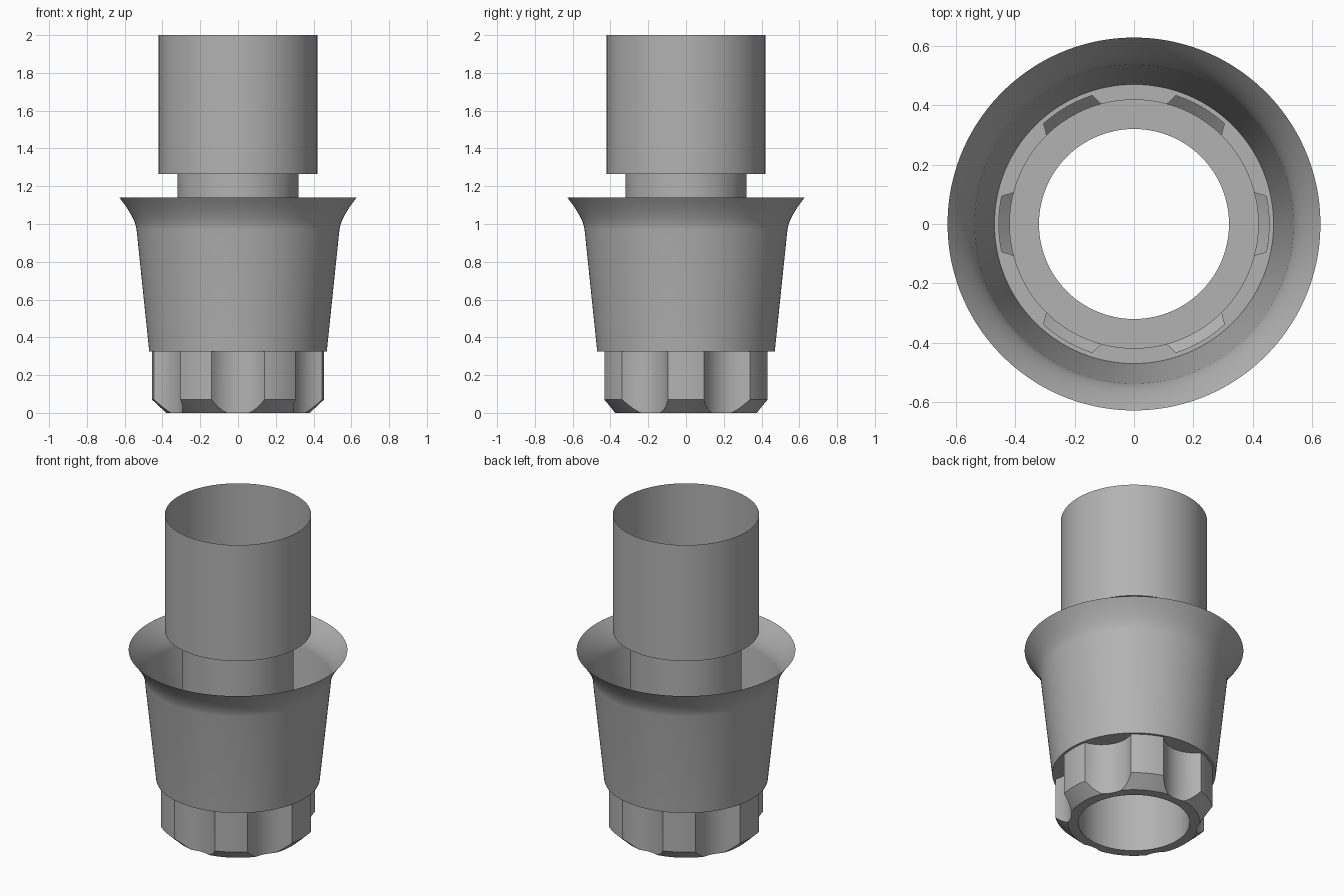
import bpy
import bmesh
from math import cos, sin, pi, radians, sqrt

cube = bpy.data.objects.get("Cube")
if cube:
    bpy.data.objects.remove(cube, do_unlink=True)

COLUMNS = 240
LOBES = 6
R_BORE, R_SLEEVE, R_FLOOR, R_RIM = 0.32, 0.42, 0.47, 0.628
R_LOBE, R_FOOT = 0.455, 0.38
Z_CHAMFER, Z_FLOOR, Z_STEP, Z_RIM, Z_TOP = 0.07, 0.325, 1.265, 1.14, 2.0
GROOVE_CENTRE, GROOVE_RADIUS = 0.546, 0.18

metal = bpy.data.materials.new("grey_metal")
grey = (0.45, 0.45, 0.45, 1)
metal.use_nodes = True
metal.diffuse_color = grey
metal.node_tree.nodes["Principled BSDF"].inputs["Base Color"].default_value = grey


def revolve(name, column):
    """Sweep a profile of (radius, height) points, which may vary with angle."""
    bm = bmesh.new()
    rings = []
    for i in range(COLUMNS):
        a = 2 * pi * i / COLUMNS
        rings.append([bm.verts.new((r * cos(a), r * sin(a), z)) for r, z in column(a)])
    for i, left in enumerate(rings):
        right = rings[(i + 1) % COLUMNS]
        for j in range(len(left) - 1):
            bm.faces.new((left[j], left[j + 1], right[j + 1], right[j]))
    bmesh.ops.remove_doubles(bm, verts=bm.verts, dist=1e-5)
    mesh = bpy.data.meshes.new(name)
    bm.to_mesh(mesh)
    bm.free()
    obj = bpy.data.objects.new(name, mesh)
    bpy.context.collection.objects.link(obj)
    mesh.materials.append(metal)
    bpy.ops.object.select_all(action="DESELECT")
    obj.select_set(True)
    bpy.context.view_layer.objects.active = obj
    bpy.ops.object.shade_smooth_by_angle(angle=radians(28))
    return obj


# Tapered cup with a curved flare at the rim
def cup_column(a):
    start, bend, end = (0.537, 0.97), (0.545, 1.035), (R_RIM, Z_RIM)
    flare = []
    for k in range(11):
        t = 1 - k / 10
        flare.append(tuple((1 - t) ** 2 * p + 2 * t * (1 - t) * q + t * t * s
                           for p, q, s in zip(start, bend, end)))
    return flare + [(R_FLOOR, Z_FLOOR)]


# Six-lobed connector: scooped grooves cut into a chamfered cylinder
def connector_column(a):
    sector = 2 * pi / LOBES
    off = (a % sector) - sector / 2
    r = R_LOBE
    reach = GROOVE_RADIUS ** 2 - (GROOVE_CENTRE * sin(off)) ** 2
    if reach > 0:
        r = min(r, GROOVE_CENTRE * cos(off) - sqrt(reach))
    z = max(0, Z_CHAMFER * (r - R_FOOT) / (R_LOBE - R_FOOT))
    return [(R_FLOOR, Z_FLOOR), (r, Z_FLOOR), (r, z), (min(r, R_FOOT), 0), (R_BORE, 0)]


revolve("flared_cup", cup_column)
revolve("lobed_connector", connector_column)
# Thin inner stem and the wider open sleeve with its ledge
revolve("inner_stem", lambda a: [(R_BORE, Z_STEP), (R_BORE, 0)])
revolve("upper_sleeve", lambda a: [(R_SLEEVE, Z_TOP), (R_SLEEVE, Z_STEP), (R_BORE, Z_STEP)])
